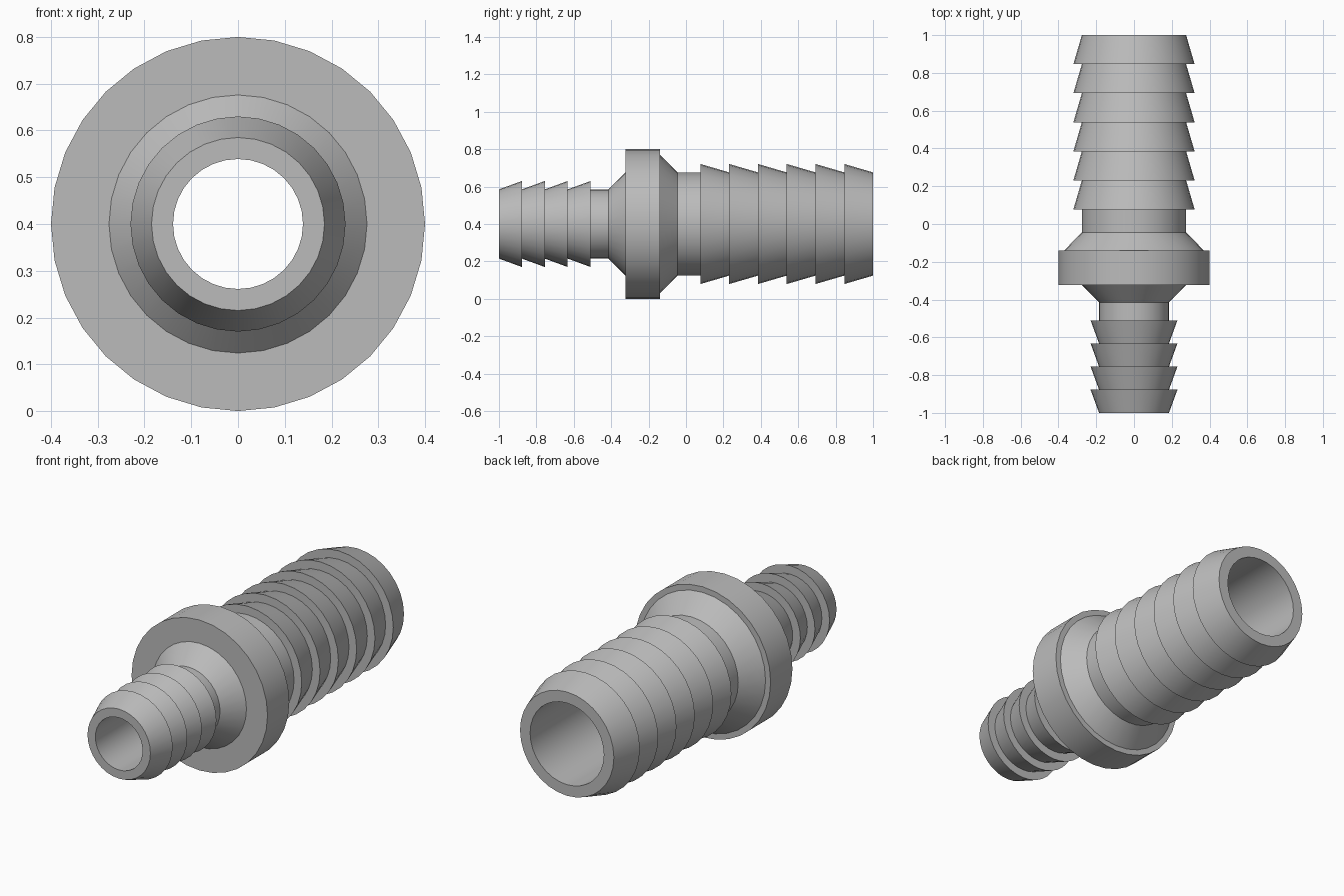
import bpy
import bmesh
import math
from mathutils import Vector

cube = bpy.data.objects.get("Cube")
if cube:
    bpy.data.objects.remove(cube, do_unlink=True)

AXIS_Z = 0.4
SEGMENTS = 32


def make_material(name, color):
    mat = bpy.data.materials.new(name)
    mat.use_nodes = True
    mat.diffuse_color = color
    mat.node_tree.nodes["Principled BSDF"].inputs["Base Color"].default_value = color
    return mat


def barbs(start, end, count, crest, root):
    """Sawtooth rings: a sharp step up to the crest, then a taper to the root."""
    pitch = (end - start) / count
    points = []
    for i in range(count):
        y = start + i * pitch
        points += [(y, root), (y, crest), (y + pitch, root)]
    # drop the repeated root point between neighbouring rings
    return [p for i, p in enumerate(points)
            if i == 0 or math.dist(p, points[i - 1]) > 1e-5]


def lathe(name, profile, mat):
    """Revolve a closed (y, radius) profile around the pipe axis."""
    bm = bmesh.new()
    verts = [bm.verts.new((0, y, AXIS_Z + r)) for y, r in profile]
    edges = [bm.edges.new((v, verts[i - 1])) for i, v in enumerate(verts)]
    bmesh.ops.spin(bm, geom=verts + edges, cent=Vector((0, 0, AXIS_Z)),
                   axis=Vector((0, 1, 0)), angle=math.tau, steps=SEGMENTS)
    bmesh.ops.remove_doubles(bm, verts=bm.verts, dist=1e-4)
    bmesh.ops.recalc_face_normals(bm, faces=bm.faces)
    mesh = bpy.data.meshes.new(name)
    bm.to_mesh(mesh)
    bm.free()
    mesh.materials.append(mat)
    obj = bpy.data.objects.new(name, mesh)
    bpy.context.collection.objects.link(obj)
    bpy.ops.object.select_all(action="DESELECT")
    obj.select_set(True)
    bpy.context.view_layer.objects.active = obj
    bpy.ops.object.shade_smooth_by_angle(angle=math.radians(15))
    return obj


grey = make_material("grey plastic", (0.5, 0.5, 0.5, 1))

# Narrow hose tail, mirrored so its rings taper towards the front
small_tail = [(-y, r) for y, r in reversed(barbs(0.51, 1.0, 4, 0.23, 0.185))]

# Collar with a cone on each side
collar = [(-0.415, 0.185), (-0.323, 0.276), (-0.323, 0.4),
          (-0.14, 0.4), (-0.14, 0.37), (-0.045, 0.276)]

# Wide hose tail
large_tail = barbs(0.077, 1.0, 6, 0.321, 0.276)

# Stepped bore, from the back opening to the front opening
bore = [(1.0, 0.217), (-0.1, 0.217), (-0.3, 0.139), (-1.0, 0.139)]

lathe("hose_connector", small_tail + collar + large_tail + bore, grey)
